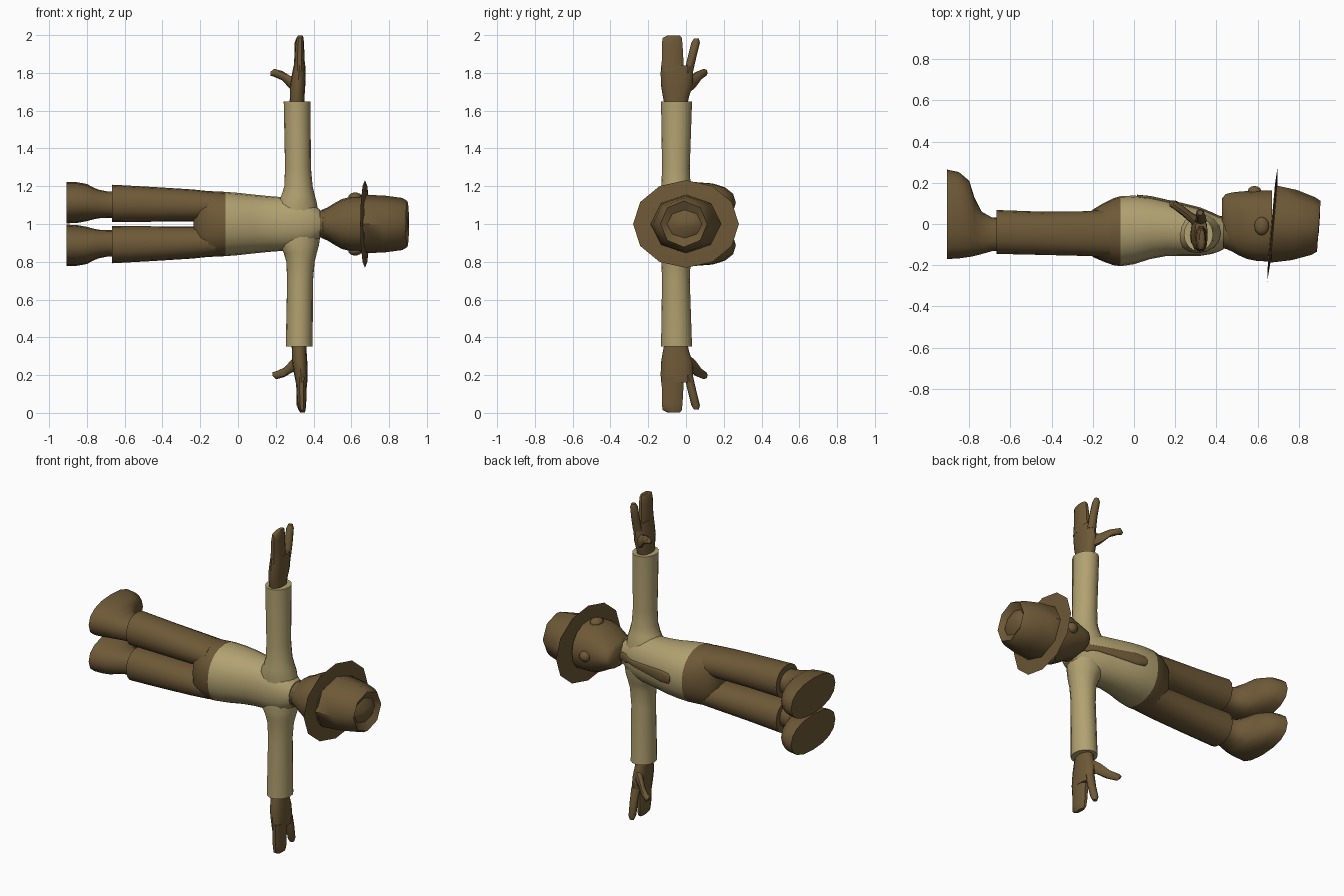
import bpy
import bmesh
import math

default_cube = bpy.data.objects.get("Cube")
if default_cube:
    bpy.data.objects.remove(default_cube, do_unlink=True)


def make_material(name, colour):
    material = bpy.data.materials.new(name)
    material.use_nodes = True
    rgba = (*colour, 1)
    material.diffuse_color = rgba
    material.node_tree.nodes["Principled BSDF"].inputs["Base Color"].default_value = rgba
    return material


BROWN = make_material("brown", (.156, .1, .038))
TAN = make_material("tan", (.445, .36, .165))
MIDDLE = 1.0  # height of the mirror plane; the figure lies along x


def loft(name, axis, rows, material, side=1, sides=16, power=2.0, shift=0, shear=0):
    """Skin oval rings given as (position, low, high, low, high) bounds."""
    bm = bmesh.new()
    rings = []
    for position, low_a, high_a, low_b, high_b in rows:
        ring = []
        for i in range(sides):
            angle = math.tau * i / sides
            c, s = math.cos(angle), math.sin(angle)
            c = math.copysign(abs(c) ** (2 / power), c)
            s = math.copysign(abs(s) ** (2 / power), s)
            a = (low_a + high_a) / 2 + c * (high_a - low_a) / 2
            b = (low_b + high_b) / 2 + s * (high_b - low_b) / 2
            x, y, z = (position + shear * a, a, b) if axis == "x" else (a, b, position)
            ring.append(bm.verts.new((x + shift, y, MIDDLE + side * z)))
        rings.append(ring)
    for lower, upper in zip(rings, rings[1:]):
        for i in range(sides):
            j = (i + 1) % sides
            bm.faces.new((lower[i], lower[j], upper[j], upper[i]))
    bm.faces.new(rings[0])
    bm.faces.new(rings[-1])
    bmesh.ops.recalc_face_normals(bm, faces=bm.faces[:])
    mesh = bpy.data.meshes.new(name)
    bm.to_mesh(mesh)
    bm.free()
    mesh.materials.append(material)
    return finish(name, mesh)


def finish(name, mesh):
    obj = bpy.data.objects.new(name, mesh)
    bpy.context.collection.objects.link(obj)
    bpy.ops.object.select_all(action="DESELECT")
    obj.select_set(True)
    bpy.context.view_layer.objects.active = obj
    bpy.ops.object.shade_smooth_by_angle(angle=math.radians(50))
    return obj


def mirrored(rows):
    """Expand (position, low, high, half width) to full ring bounds."""
    return [(p, low, high, -half, half) for p, low, high, half in rows]


def ellipsoid(name, centre, radii, material):
    bm = bmesh.new()
    bmesh.ops.create_uvsphere(bm, u_segments=12, v_segments=8, radius=1)
    bmesh.ops.scale(bm, vec=radii, verts=bm.verts)
    bmesh.ops.translate(bm, vec=centre, verts=bm.verts)
    mesh = bpy.data.meshes.new(name)
    bm.to_mesh(mesh)
    bm.free()
    mesh.materials.append(material)
    return finish(name, mesh)


# Torso: shirt above the waist, trousers below
shirt_rows = [
    (-.065, -.205, .135, .17),
    (0, -.195, .138, .165),
    (.08, -.17, .13, .156),
    (.16, -.155, .112, .148),
    (.24, -.155, .095, .142),
    (.32, -.155, .075, .137),
    (.38, -.145, .05, .118),
    (.41, -.135, .035, .095),
    (.435, -.122, .03, .075),
]
loft("shirt", "x", mirrored(shirt_rows), TAN, sides=20, power=2.2)
loft("trouser_seat", "x", mirrored([
    (-.235, -.1, .02, .1),
    (-.2, -.16, .07, .165),
    (-.15, -.182, .1, .174),
    (-.1, -.2, .125, .172),
    (-.065, -.205, .135, .17),
]), BROWN, sides=20, power=2.2)


# Tie follows the shirt front
def shirt_front(x):
    for (x0, _, y0, _), (x1, _, y1, _) in zip(shirt_rows, shirt_rows[1:]):
        if x0 <= x <= x1:
            return y0 + (y1 - y0) * (x - x0) / (x1 - x0)
    return shirt_rows[-1][2]


tie_shape = [(.015, .015), (.03, .032), (.08, .037), (.16, .031), (.24, .024),
             (.32, .018), (.36, .018), (.38, .03), (.41, .027), (.43, .02)]
loft("tie", "x", mirrored([
    (x, shirt_front(x) - .016, shirt_front(x) + .006, half) for x, half in tie_shape
]), BROWN, sides=12, power=2.5)

# Neck, head, nose and ears
loft("neck", "x", mirrored([
    (.38, -.12, .03, .07), (.43, -.118, .04, .072), (.5, -.13, .06, .075),
]), BROWN)
loft("head", "x", mirrored([
    (.428, -.08, .125, .055),
    (.445, -.12, .145, .075),
    (.475, -.133, .153, .088),
    (.51, -.153, .157, .11),
    (.55, -.17, .16, .132),
    (.6, -.18, .163, .145),
    (.67, -.182, .163, .146),
]), BROWN, power=2.2)
ellipsoid("nose", (.585, .157, MIDDLE), (.034, .028, .032), BROWN)

# Hat: thin tilted brim and creased crown
loft("hat_brim", "x", mirrored([
    (.667, -.19, .19, .15), (.672, -.28, .28, .232), (.679, -.19, .19, .15),
]), BROWN, sides=12, shear=.09)
loft("hat_crown", "x", mirrored([
    (.672, -.188, .188, .155),
    (.78, -.175, .165, .15),
    (.87, -.15, .13, .138),
    (.898, -.135, .112, .122),
    (.874, -.1, .085, .075),
    (.9, -.055, .05, .025),
]), BROWN, sides=8, shear=.07)

# Limbs, built once per side
for label, side, shift in (("left", 1, 0), ("right", -1, .011)):
    ellipsoid(label + "_ear", (.62, -.01, MIDDLE + side * .143), (.036, .045, .024), BROWN)

    loft(label + "_trouser_leg", "x", [
        (-.667, -.145, .068, .01, .208),
        (-.45, -.15, .06, .012, .196),
        (-.24, -.155, .062, .014, .183),
        (-.12, -.16, .07, .016, .17),
    ], BROWN, side, power=2.2)

    loft(label + "_shoe", "x", [
        (-.907, -.17, .264, .003, .222),
        (-.85, -.167, .252, .006, .221),
        (-.8, -.16, .21, .015, .212),
        (-.775, -.155, .13, .022, .198),
        (-.74, -.146, .06, .03, .182),
        (-.69, -.132, .032, .033, .172),
        (-.64, -.13, .03, .033, .172),
    ], BROWN, side, power=2.3)

    loft(label + "_sleeve", "z", [
        (.06, .2, .425, -.14, .055),
        (.11, .205, .418, -.142, .05),
        (.15, .23, .407, -.138, .036),
        (.2, .245, .395, -.13, .024),
        (.3, .249, .386, -.127, .02),
        (.648, .242, .384, -.132, .032),
    ], TAN, side, shift=shift)

    loft(label + "_palm", "z", [
        (.62, .27, .35, -.11, .005),
        (.67, .275, .352, -.122, .015),
        (.73, .275, .356, -.132, .035),
        (.79, .285, .358, -.134, .038),
        (.84, .295, .356, -.133, .03),
    ], BROWN, side, sides=12, power=2.3, shift=shift)
    loft(label + "_fingers", "z", [
        (.81, .295, .357, -.133, -.008),
        (.88, .298, .352, -.13, -.012),
        (.95, .303, .35, -.13, -.016),
        (.985, .31, .347, -.126, -.02),
        (.998, .318, .342, -.1, -.03),
    ], BROWN, side, sides=10, power=2.4, shift=shift)
    loft(label + "_index_finger", "z", [
        (.8, .295, .352, -.01, .036),
        (.88, .3, .35, .008, .054),
        (.96, .3, .343, .028, .074),
        (.982, .308, .335, .042, .068),
    ], BROWN, side, sides=8, shift=shift)
    loft(label + "_thumb", "x", [
        (.32, -.05, .03, .68, .78),
        (.275, .005, .06, .715, .785),
        (.235, .04, .09, .76, .81),
        (.19, .075, .115, .78, .822),
        (.172, .085, .108, .785, .805),
    ], BROWN, side, sides=8, shift=shift)
